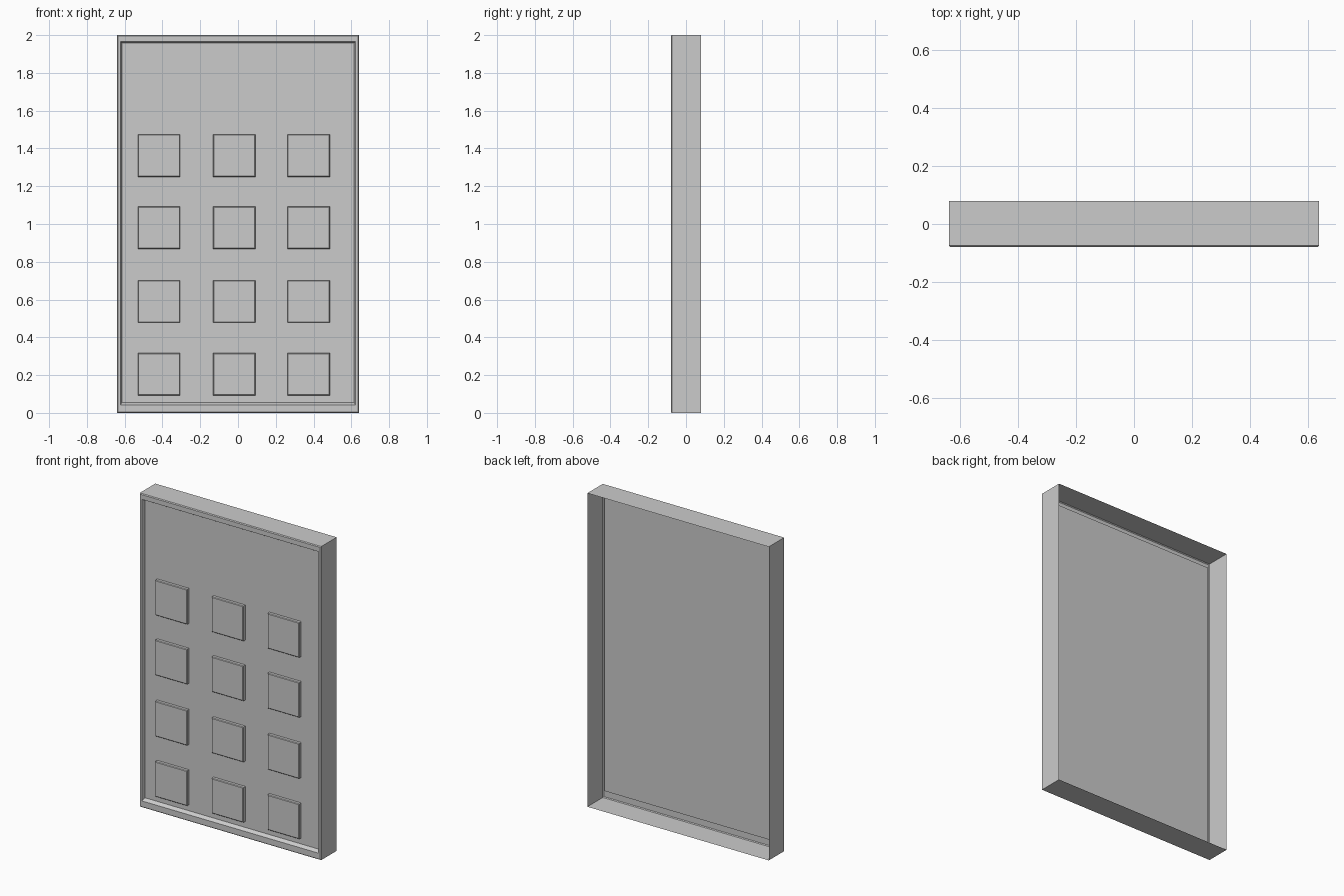
import bpy, bmesh

if "Cube" in bpy.data.objects:
    bpy.data.objects.remove(bpy.data.objects["Cube"])


def ring_shell(name, rings):
    """Skin nested rectangles (x0, x1, z0, z1, y) and cap the last one."""
    bm = bmesh.new()
    prev = None
    for x0, x1, z0, z1, y in rings:
        cur = [bm.verts.new(p) for p in
               ((x0, y, z0), (x1, y, z0), (x1, y, z1), (x0, y, z1))]
        if prev:
            for i in range(4):
                j = (i + 1) % 4
                bm.faces.new((prev[i], prev[j], cur[j], cur[i]))
        prev = cur
    bm.faces.new(prev)
    mesh = bpy.data.meshes.new(name)
    bm.to_mesh(mesh)
    bm.free()
    obj = bpy.data.objects.new(name, mesh)
    bpy.context.collection.objects.link(obj)
    return obj


W, H, FRONT, BACK = 0.64, 2.0, -0.08, 0.08
PANEL = -0.057
E = 0.005

# open-backed casing: side walls, chamfered rim, recessed front panel
ring_shell("casing", [
    (-W, W, 0, H, BACK),
    (-W, W, 0, H, FRONT + E),
    (-W + E, W - E, E, H - E, FRONT),
    (-0.623, 0.623, 0.042, 1.965, FRONT),
    (-0.620, 0.620, 0.045, 1.962, FRONT + E),
    (-0.615, 0.615, 0.055, 1.957, PANEL),
])

# grid of square keys with a small chamfer
S = 0.112
for row, z in enumerate((1.362, 0.98, 0.59, 0.205)):
    for col, x in enumerate((-0.418, -0.02, 0.374)):
        t = S - 0.004
        ring_shell(f"key_{row + 1}_{col + 1}", [
            (x - S, x + S, z - S, z + S, PANEL),
            (x - S, x + S, z - S, z + S, FRONT + 0.006),
            (x - t, x + t, z - t, z + t, FRONT + 0.002),
        ])
